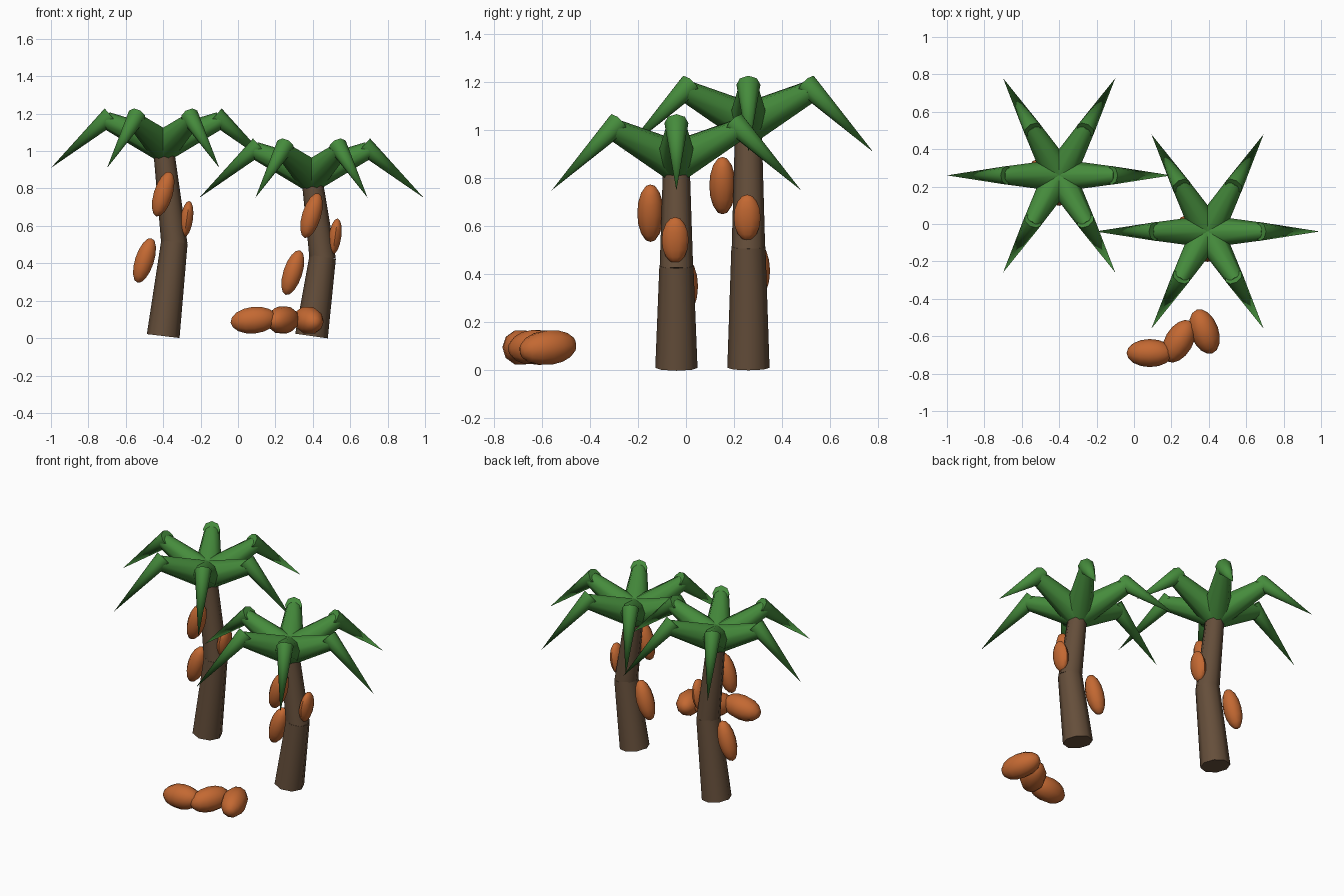
import bpy
import math
from mathutils import Vector, Euler

cube = bpy.data.objects.get("Cube")
if cube:
    bpy.data.objects.remove(cube, do_unlink=True)


def make_material(name, rgb):
    mat = bpy.data.materials.new(name)
    mat.use_nodes = True
    color = (*rgb, 1.0)
    mat.diffuse_color = color
    bsdf = next(n for n in mat.node_tree.nodes if n.type == "BSDF_PRINCIPLED")
    bsdf.inputs["Base Color"].default_value = color
    return mat


GREEN = make_material("leaf_green", (0.06, 0.26, 0.045))
BROWN = make_material("bark_brown", (0.13, 0.077, 0.043))
ORANGE = make_material("fruit_orange", (0.55, 0.14, 0.032))


def finish(name, mat):
    obj = bpy.context.object
    obj.name = name
    obj.data.materials.append(mat)
    bpy.ops.object.shade_smooth_by_angle(angle=math.radians(50))
    return obj


def tapered(name, start, end, r_start, r_end, mat):
    """Eight-sided tapered tube between two points."""
    start, end = Vector(start), Vector(end)
    axis = end - start
    bpy.ops.mesh.primitive_cone_add(
        vertices=8, radius1=r_start, radius2=r_end, depth=axis.length,
        location=(start + end) / 2,
        rotation=axis.to_track_quat("Z", "Y").to_euler())
    return finish(name, mat)


def fruit(name, center, size, rotation):
    """Low-poly egg with its long axis along local z."""
    bpy.ops.mesh.primitive_uv_sphere_add(
        segments=10, ring_count=8, radius=1, location=center,
        rotation=Euler([math.radians(a) for a in rotation]))
    bpy.context.object.scale = size
    bpy.ops.object.transform_apply(location=False, rotation=False, scale=True)
    return finish(name, ORANGE)


def frond(name, x, y, crown, angle):
    """Thick rising inner half and a pointed drooping outer half."""
    def point(reach, rise):
        return (x + reach * math.cos(angle), y + reach * math.sin(angle), crown + rise)
    tapered(name + "_inner", point(0, 0), point(0.305, 0.135), 0.087, 0.046, GREEN)
    tapered(name + "_outer", point(0.28, 0.16), point(0.6, -0.12), 0.05, 0, GREEN)


def palm(name, x, y, joint, crown, fruits):
    # Trunk leans out, then bends back under the crown
    bend = x + 0.06
    tapered(name + "_lower_trunk", (x, y, 0.011), (bend, y, joint), 0.088, 0.071, BROWN)
    tapered(name + "_upper_trunk", (bend, y, joint - 0.015), (x, y, crown), 0.07, 0.055, BROWN)
    # Crown of six fronds
    for i in range(6):
        frond(f"{name}_frond_{i + 1}", x, y, crown, i * math.pi / 3)
    # Fruit hanging round the trunk
    for label, (dx, dy, z, size, tilt) in fruits.items():
        fruit(f"{name}_{label}_fruit", (x + dx, y + dy, z), size, (0, tilt, 0))


LARGE, SMALL = (0.053, 0.055, 0.125), (0.035, 0.056, 0.097)
palm("tall_palm", -0.4, 0.26, 0.515, 1.03, {
    "low": (-0.1, 0.035, 0.415, LARGE, 18),
    "high": (0, -0.108, 0.77, LARGE, 17),
    "side": (0.126, -0.005, 0.637, SMALL, 8)})
palm("short_palm", 0.393, -0.04, 0.435, 0.87, {
    "low": (-0.1, 0.035, 0.35, LARGE, 18),
    "high": (0, -0.108, 0.655, LARGE, 17),
    "side": (0.126, -0.005, 0.543, SMALL, 8)})

# Fallen fruit on the ground
GROUND = (0.075, 0.075, 0.125)
fruit("fallen_fruit_left", (0.085, -0.69, 0.096), GROUND, (0, 84, 0))
fruit("fallen_fruit_middle", (0.24, -0.627, 0.097), GROUND, (0, 86, 60))
fruit("fallen_fruit_right", (0.377, -0.575, 0.095), GROUND, (0, 83, 110))
